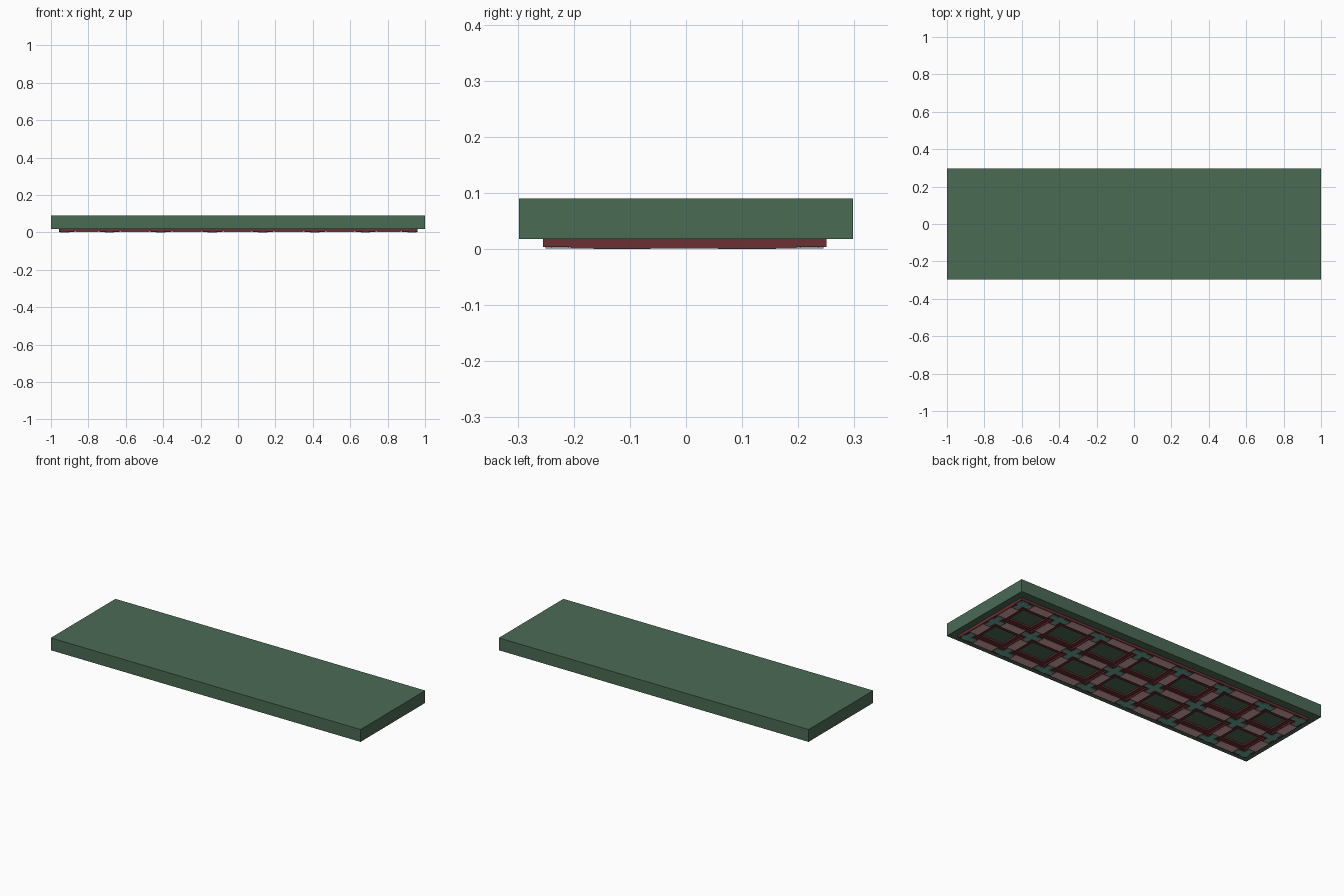
import bpy, bmesh

if "Cube" in bpy.data.objects:
    bpy.data.objects.remove(bpy.data.objects["Cube"])

def material(name, rgb):
    m = bpy.data.materials.new(name)
    m.diffuse_color = (*rgb, 1)
    m.use_nodes = True
    m.node_tree.nodes["Principled BSDF"].inputs["Base Color"].default_value = m.diffuse_color
    return m

GREEN = material("slab green", (0.070, 0.145, 0.091))
RED = material("beam red", (0.15, 0.030, 0.032))
PINK = material("ornament pink", (0.75, 0.44, 0.43))
TEAL = material("crossing teal", (0.15, 0.42, 0.34))

def boxes(name, items, mat):
    """One object from boxes given as (x0, x1, y0, y1, z0, z1)."""
    bm = bmesh.new()
    for x0, x1, y0, y1, z0, z1 in items:
        vs = bmesh.ops.create_cube(bm, size=1)["verts"]
        for v in vs:
            v.co = (x1 if v.co.x > 0 else x0, y1 if v.co.y > 0 else y0, z1 if v.co.z > 0 else z0)
    me = bpy.data.meshes.new(name)
    bm.to_mesh(me)
    bm.free()
    me.materials.append(mat)
    ob = bpy.data.objects.new(name, me)
    bpy.context.collection.objects.link(ob)
    return ob

TOP = 0.018          # underside of the slab
H = 0.03             # half width of a beam
xs = [-0.927, -0.687, -0.413, -0.137, 0.132, 0.410, 0.682, 0.930]
ys = [-0.225, -0.003, 0.220]

# Ceiling slab
boxes("ceiling_slab", [(-1, 1, -0.298, 0.298, TOP, 0.09)], GREEN)

# Lengthwise beams, and cross beams hanging slightly lower between the outer ones
boxes("long_beams", [(-0.957, 0.96, y - H, y + H, 0.0035, TOP) for y in ys], RED)
boxes("cross_beams", [(x - H, x + H, ys[0] + 0.02, ys[2] - 0.023, 0.001, TOP) for x in xs], RED)

# Stepped trim inside each coffer
trim, T = [], 0.022
for xa, xb in zip(xs, xs[1:]):
    for ya, yb in zip(ys, ys[1:]):
        x0, x1, y0, y1 = xa + H, xb - H, ya + H, yb - H
        trim += [(x0, x1, y0, y0 + T, 0.009, TOP), (x0, x1, y1 - T, y1, 0.009, TOP),
                 (x0, x0 + T, y0 + T, y1 - T, 0.009, TOP), (x1 - T, x1, y0 + T, y1 - T, 0.009, TOP)]
boxes("coffer_trim", trim, RED)

# Painted plates along the beams
W = 0.025
plates = [(xa + 0.062, xb - 0.062, y - W, y + W, 0.0027, 0.004)
          for xa, xb in zip(xs, xs[1:]) for y in ys]
plates += [(x - W, x + W, ya + 0.06, yb - 0.06, 0.0002, 0.002)
           for x in xs for ya, yb in zip(ys, ys[1:])]
boxes("beam_plates", plates, PINK)

# Painted crosses at the beam crossings, cut short at the outer edge
A, B = 0.054, 0.016
crosses = []
for i, x in enumerate(xs):
    for j, y in enumerate(ys):
        z = (0.0004, 0.004)
        left, right = (W if i == 0 else A), (W if i == 7 else A)
        low, high = (W if j == 0 else A), (W if j == 2 else A)
        crosses += [(x - left, x + right, y - B, y + B, *z),
                    (x - B, x + B, y - low, y - B, *z), (x - B, x + B, y + B, y + high, *z)]
boxes("crossing_crosses", crosses, TEAL)
